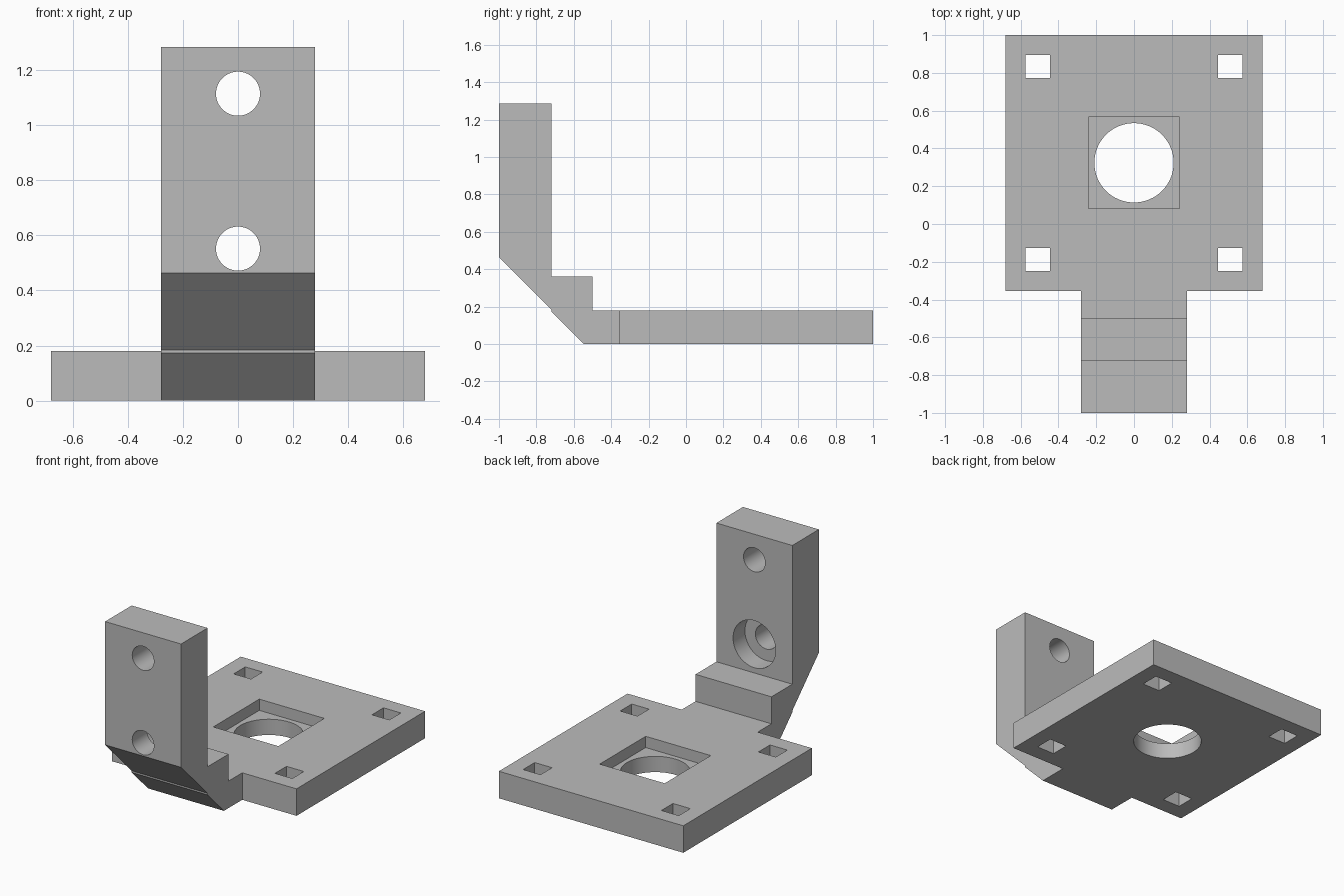
import bpy
import bmesh
import math
from mathutils import Matrix, Vector

cube = bpy.data.objects.get("Cube")
if cube:
    bpy.data.objects.remove(cube, do_unlink=True)

SLAB = 0.18         # base plate thickness
ARM_HALF = 0.28     # half width of the upright
PLATE_HALF = 0.68   # half width of the base plate


def to_object(name, bm):
    bmesh.ops.recalc_face_normals(bm, faces=bm.faces)
    mesh = bpy.data.meshes.new(name)
    bm.to_mesh(mesh)
    bm.free()
    obj = bpy.data.objects.new(name, mesh)
    bpy.context.collection.objects.link(obj)
    return obj


def box(name, low, high):
    low, high = Vector(low), Vector(high)
    bm = bmesh.new()
    size = Matrix.Diagonal((high - low).to_4d())
    size[3][3] = 1
    bmesh.ops.create_cube(bm, size=1, matrix=Matrix.Translation((low + high) / 2) @ size)
    return to_object(name, bm)


def cylinder(name, center, radius, depth, along_y=False):
    bm = bmesh.new()
    turn = Matrix.Rotation(math.pi / 2 if along_y else 0, 4, "X")
    bmesh.ops.create_cone(bm, cap_ends=True, segments=64, radius1=radius, radius2=radius,
                          depth=depth, matrix=Matrix.Translation(center) @ turn)
    return to_object(name, bm)


def cut(target, cutter):
    cutter.hide_render = True
    mod = target.modifiers.new(cutter.name, "BOOLEAN")
    mod.operation = "DIFFERENCE"
    mod.solver = "EXACT"
    mod.object = cutter
    bpy.context.view_layer.objects.active = target
    bpy.ops.object.modifier_apply(modifier=mod.name)
    bpy.data.objects.remove(cutter, do_unlink=True)


# Side profile (y, z) of plate, step and upright, extruded across the full width
profile = [(1, 0), (1, SLAB), (-0.5, SLAB), (-0.5, 0.36), (-0.72, 0.36), (-0.72, 1.285),
           (-1, 1.285), (-1, 0.463), (-0.72, 0.183), (-0.72, 0.172), (-0.548, 0)]
bm = bmesh.new()
face = bm.faces.new([bm.verts.new((-PLATE_HALF, y, z)) for y, z in profile])
extruded = bmesh.ops.extrude_face_region(bm, geom=[face])["geom"]
bmesh.ops.translate(bm, vec=(2 * PLATE_HALF, 0, 0),
                    verts=[v for v in extruded if isinstance(v, bmesh.types.BMVert)])
bracket = to_object("mounting_bracket", bm)

# Narrow the upright, and punch the square corner holes
for side in (-1, 1):
    xs = sorted((side * ARM_HALF, side))
    cut(bracket, box("side_cutter", (xs[0], -1.2, -0.1), (xs[1], -0.355, 1.5)))
    for y in (-0.187, 0.835):
        x = side * 0.51
        cut(bracket, box("square_hole_cutter", (x - 0.064, y - 0.061, -0.1),
                         (x + 0.064, y + 0.061, 0.3)))

# Square pocket with a round opening through the plate
cut(bracket, box("pocket_cutter", (-0.24, 0.082, 0.105), (0.24, 0.567, 0.3)))
cut(bracket, cylinder("round_opening_cutter", (0, 0.324, 0.1), 0.21, 0.5))

# Bolt holes in the upright, the lower one counterbored from behind
for z in (0.552, 1.115):
    cut(bracket, cylinder("bolt_hole_cutter", (0, -0.86, z), 0.08, 0.6, along_y=True))
cut(bracket, cylinder("counterbore_cutter", (0, -0.745, 0.552), 0.157, 0.2, along_y=True))

# Grey finish
grey = bpy.data.materials.new("plain_grey")
grey.use_nodes = True
colour = (0.5, 0.5, 0.5, 1)
grey.diffuse_color = colour
grey.node_tree.nodes["Principled BSDF"].inputs["Base Color"].default_value = colour
bracket.data.materials.clear()
bracket.data.materials.append(grey)
for poly in bracket.data.polygons:
    poly.material_index = 0

bpy.ops.object.select_all(action="DESELECT")
bracket.select_set(True)
bpy.context.view_layer.objects.active = bracket
bpy.ops.object.shade_smooth_by_angle(angle=math.radians(30))
